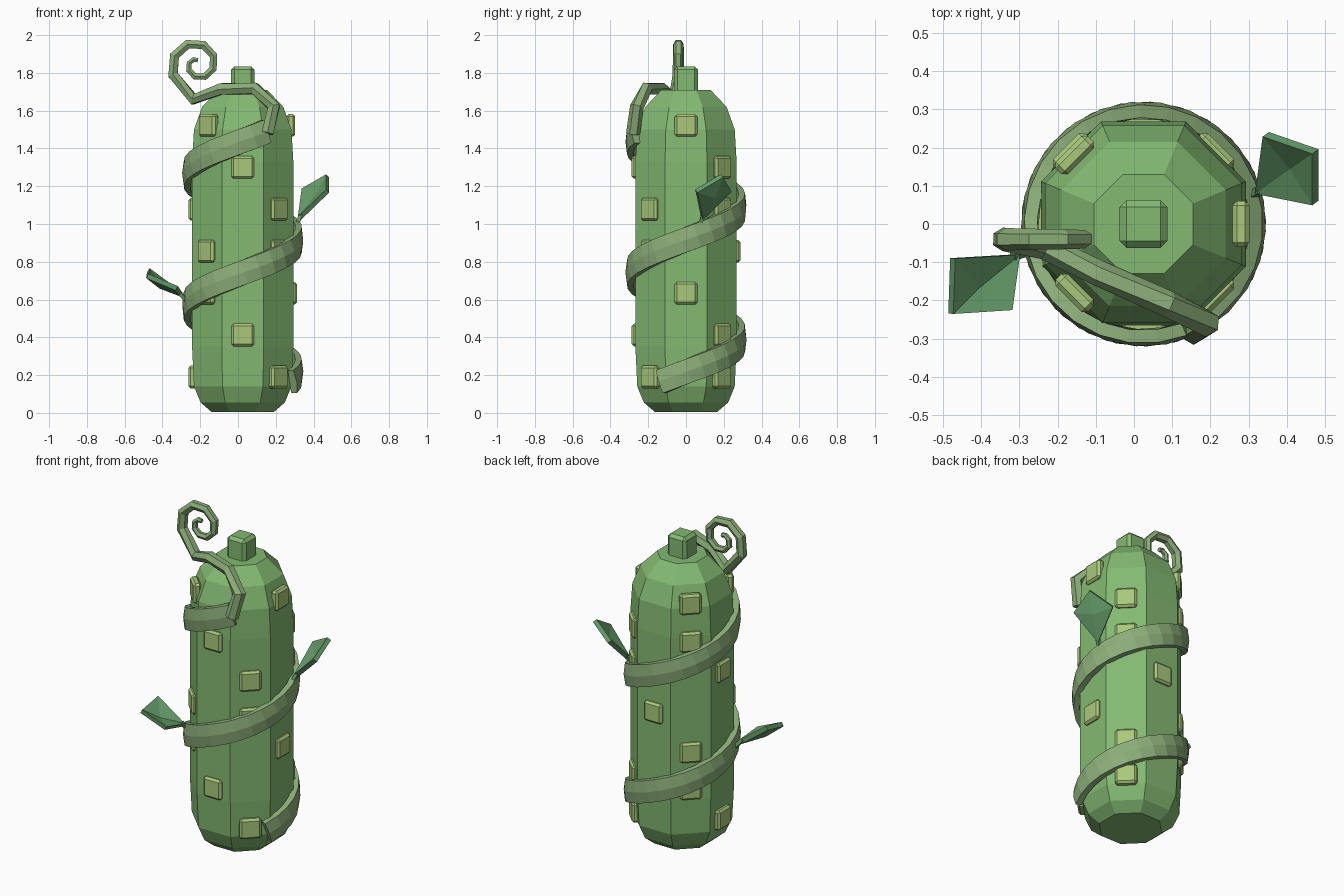
import bpy, bmesh
from math import sin, cos, radians, pi, atan
from mathutils import Vector, Matrix

if "Cube" in bpy.data.objects:
    bpy.data.objects.remove(bpy.data.objects["Cube"])

CX = 0.025  # body axis in x


def material(name, rgb):
    m = bpy.data.materials.new(name)
    m.diffuse_color = (*rgb, 1)
    m.use_nodes = True
    m.node_tree.nodes["Principled BSDF"].inputs["Base Color"].default_value = m.diffuse_color
    return m


BODY = material("body_green", (0.23, 0.49, 0.17))
BUMP = material("bump_green", (0.40, 0.58, 0.20))
VINE = material("vine_green", (0.26, 0.42, 0.19))
LEAF = material("leaf_green", (0.13, 0.33, 0.14))


def finish(name, bm, mat):
    bmesh.ops.recalc_face_normals(bm, faces=bm.faces[:])
    me = bpy.data.meshes.new(name)
    bm.to_mesh(me)
    bm.free()
    ob = bpy.data.objects.new(name, me)
    me.materials.append(mat)
    bpy.context.collection.objects.link(ob)
    return ob


def loft(name, rings, mat):
    """Skin closed rings of points and cap both ends."""
    bm = bmesh.new()
    vs = [[bm.verts.new(p) for p in ring] for ring in rings]
    n = len(rings[0])
    for a, b in zip(vs, vs[1:]):
        for i in range(n):
            j = (i + 1) % n
            bm.faces.new((a[i], a[j], b[j], b[i]))
    bm.faces.new(vs[0])
    bm.faces.new(vs[-1])
    return finish(name, bm, mat)


def block(name, size, matrix, bevel, mat):
    bm = bmesh.new()
    bmesh.ops.create_cube(bm, size=1)
    bmesh.ops.scale(bm, vec=size, verts=bm.verts[:])
    bmesh.ops.bevel(bm, geom=bm.edges[:], offset=bevel, segments=1, affect='EDGES')
    bmesh.ops.transform(bm, matrix=matrix, verts=bm.verts[:])
    return finish(name, bm, mat)


# Octagonal body: (apothem, z)
profile = [(0.165, 0.005), (0.223, 0.055), (0.258, 0.14), (0.268, 0.35), (0.268, 1.33),
           (0.258, 1.5), (0.215, 1.62), (0.13, 1.71)]
loft("body", [[(CX + r / cos(pi / 8) * cos(pi / 8 + k * pi / 4),
                r / cos(pi / 8) * sin(pi / 8 + k * pi / 4), z) for k in range(8)]
              for r, z in profile], BODY)

# Stem stub
block("stem", (0.125, 0.125, 0.15), Matrix.Translation((CX, 0, 1.76)), 0.018, BODY)

# Square bumps: repeating pattern of faces per row
pattern = [(45, 180, 315), (45, 135, 270), (0, 135, 225), (90, 225, 315)]
for row in range(7):
    for a in pattern[row % 4]:
        m = (Matrix.Translation((CX, 0, 0.19 + row * 0.222)) @ Matrix.Rotation(radians(a), 4, 'Z')
             @ Matrix.Translation((0.255 if row == 6 else 0.265, 0, 0)))
        block(f"bump_{row}_{a}", (0.045, 0.12, 0.12), m, 0.012, BUMP)

# Flat vine wound around the body
section = [(0.278, -0.064), (0.312, -0.064), (0.321, 0), (0.312, 0.064), (0.278, 0.064)]
A0, A1, STEPS = -27, 655, 48
tilt = atan(1.325 / (radians(A1 - A0) * 0.32))
rings = []
for i in range(STEPS + 1):
    t = i / STEPS
    a = radians(A0 + (A1 - A0) * t)
    radial = Vector((cos(a), sin(a), 0))
    side = Vector((sin(a) * sin(tilt), -cos(a) * sin(tilt), cos(tilt)))
    centre = Vector((CX, 0, 0.165 + 1.325 * t))
    rings.append([centre + radial * r + side * w for r, w in section])
loft("wound_vine", rings, VINE)

# Tendril rising from the vine end into a spiral
path = [Vector(p) for p in [(0.155, -0.28, 1.48), (0.19, -0.26, 1.62), (0.09, -0.21, 1.717),
                            (-0.09, -0.13, 1.715), (-0.235, -0.06, 1.66)]]
radii = [0.037, 0.037, 0.035, 0.034, 0.033]
N = 12
for i in range(N):
    t = i / (N - 1)
    a = radians(203 - 480 * t)
    r = 0.14 - 0.118 * t
    path.append(Vector((-0.215 + r * cos(a), -0.04, 1.845 + r * sin(a))))
    radii.append(0.031 - 0.018 * t)
rings = []
for i, p in enumerate(path):
    tan = (path[min(i + 1, len(path) - 1)] - path[max(i - 1, 0)]).normalized()
    u = Vector((0, 1, 0))
    u = (u - tan * u.dot(tan)).normalized()
    v = tan.cross(u)
    rings.append([p + (u * cos(k * pi / 3) + v * sin(k * pi / 3)) * radii[i] for k in range(6)])
loft("tendril", rings, VINE)


def leaf(name, root, base, side_a, tip, side_b):
    """Diamond leaf with a creased middle, some thickness and a short stalk."""
    root, base, side_a, tip, side_b = map(Vector, (root, base, side_a, tip, side_b))
    n = (tip - base).cross(side_a - side_b).normalized()
    n = n if n.z > 0 else -n
    mid = base.lerp(tip, 0.55) - n * 0.015
    bm = bmesh.new()
    top, low = ([bm.verts.new(p + n * d) for p in (base, side_a, tip, side_b, mid)]
                for d in (0.013, -0.013))
    for i in range(4):
        j = (i + 1) % 4
        bm.faces.new((top[i], top[j], top[4]))
        bm.faces.new((low[j], low[i], low[4]))
        bm.faces.new((top[j], top[i], low[i], low[j]))
    finish(name, bm, LEAF)
    d = (base - root).normalized()
    u = d.orthogonal().normalized()
    v = d.cross(u)
    loft(name + "_stalk", [[p + (u * cos(k * pi / 2) + v * sin(k * pi / 2)) * 0.014
                            for k in range(4)] for p in (root, base + d * 0.02)], LEAF)


leaf("right_leaf", (0.30, 0.07, 0.97), (0.325, 0.085, 1.03), (0.345, 0.235, 1.18),
     (0.475, 0.19, 1.255), (0.475, 0.055, 1.175))
leaf("left_leaf", (-0.27, -0.07, 0.59), (-0.305, -0.08, 0.63), (-0.325, -0.225, 0.66),
     (-0.48, -0.235, 0.725), (-0.475, -0.09, 0.755))
